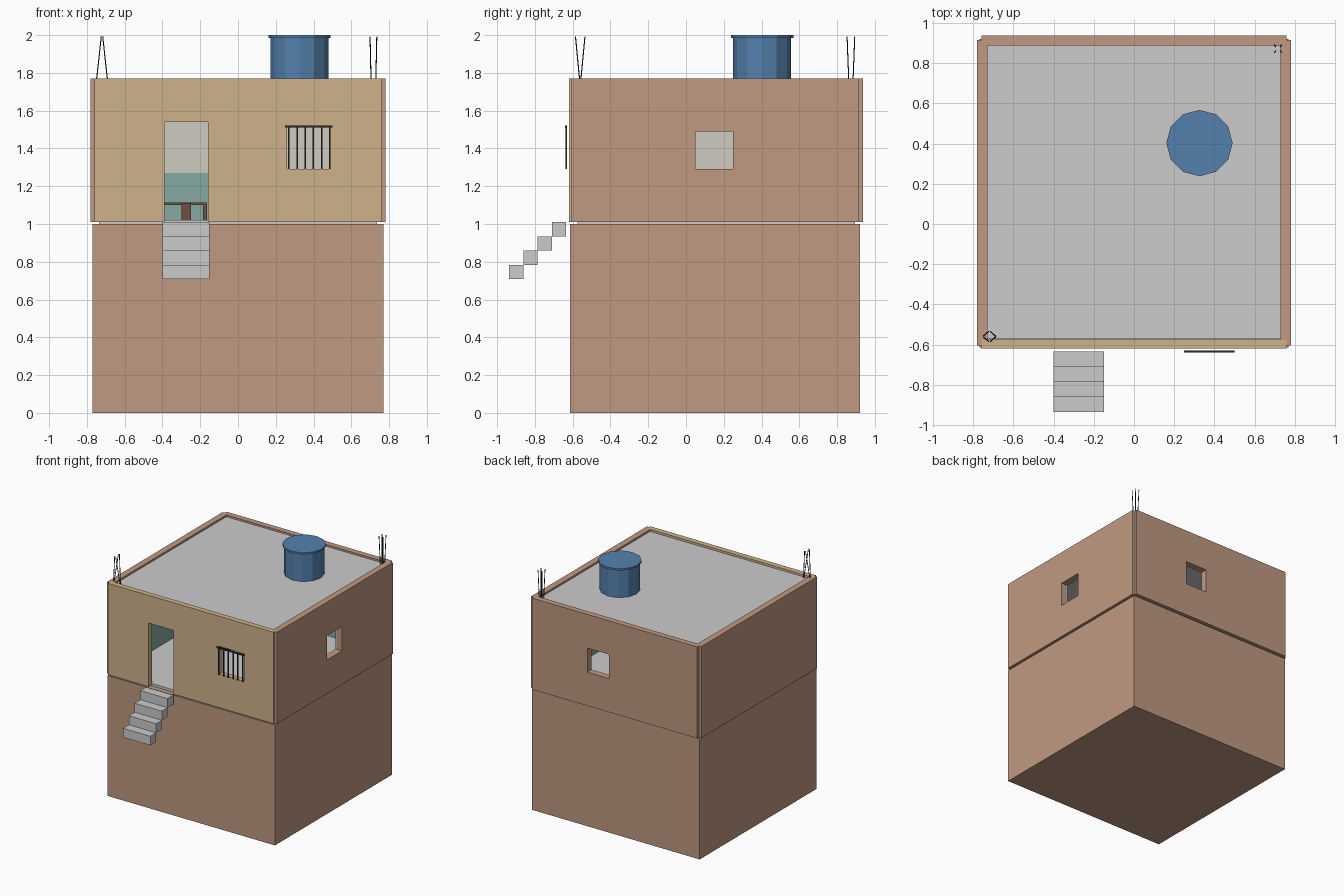
import bpy, bmesh
from mathutils import Vector, Matrix

if "Cube" in bpy.data.objects:
    bpy.data.objects.remove(bpy.data.objects["Cube"])


def material(name, rgb):
    m = bpy.data.materials.new(name)
    m.diffuse_color = (*rgb, 1)
    m.use_nodes = True
    m.node_tree.nodes["Principled BSDF"].inputs["Base Color"].default_value = m.diffuse_color
    return m


BRICK = material("terracotta", (0.52, 0.32, 0.22))
TAN = material("tan_plaster", (0.62, 0.45, 0.26))
BLUE = material("tank_blue", (0.09, 0.22, 0.42))
PALE = material("pale_paint", (0.62, 0.60, 0.53))
TEAL = material("teal_paint", (0.24, 0.40, 0.36))
DARK = material("dark_iron", (0.03, 0.022, 0.018))
WOOD = material("wood", (0.16, 0.08, 0.05))


def finish(name, bm, mat=None):
    me = bpy.data.meshes.new(name)
    bm.to_mesh(me)
    bm.free()
    ob = bpy.data.objects.new(name, me)
    bpy.context.collection.objects.link(ob)
    if mat:
        me.materials.append(mat)
    return ob


def add_box(bm, x, y, z):
    size = Vector((x[1] - x[0], y[1] - y[0], z[1] - z[0]))
    mid = Vector((sum(x), sum(y), sum(z))) / 2
    bmesh.ops.create_cube(bm, size=1, matrix=Matrix.Translation(mid) @ Matrix.Diagonal((*size, 1)))


def boxes(name, items, mat=None):
    bm = bmesh.new()
    for item in items:
        add_box(bm, *item)
    return finish(name, bm, mat)


def wall(name, axis, span, depth, z, holes, mat):
    """Wall running along an axis, split into boxes around its openings (u0, u1, z0, z1)."""
    parts, u = [], span[0]
    for u0, u1, z0, z1 in holes:
        parts.append(((u, u0), z))
        if z0 > z[0]:
            parts.append(((u0, u1), (z[0], z0)))
        parts.append(((u0, u1), (z1, z[1])))
        u = u1
    parts.append(((u, span[1]), z))
    boxes(name, [(p, depth, q) if axis == "x" else (depth, p, q) for p, q in parts], mat)


def rod(bm, a, b, r):
    a, b = Vector(a), Vector(b)
    rot = (b - a).to_track_quat("Z", "Y").to_matrix().to_4x4()
    bmesh.ops.create_cone(bm, cap_ends=True, segments=5, radius1=r, radius2=r,
                          depth=(b - a).length, matrix=Matrix.Translation((a + b) / 2) @ rot)


# Lower storey and slabs
boxes("lower_storey", [((-.77, .77), (-.615, .92), (0, 1.0))], BRICK)
boxes("floor_slab", [((-.735, .735), (-.575, .895), (1.0, 1.02))])
boxes("roof_slab", [((-.73, .73), (-.57, .89), (1.70, 1.755))])

# Upper walls
Z = (1.01, 1.77)
WIN = (.05, .25, 1.29, 1.49)
wall("front_wall", "x", (-.76, .76), (-.62, -.575), Z,
     [(-.39, -.16, 1.01, 1.54), (.26, .49, 1.29, 1.52)], TAN)
wall("back_wall", "x", (-.76, .76), (.89, .938), Z, [WIN], BRICK)
wall("right_wall", "y", (-.605, .915), (.73, .782), Z, [WIN], BRICK)
wall("left_wall", "y", (-.605, .915), (-.782, -.73), Z, [], BRICK)

# Two-tone paint on the inside of the walls
wall("back_paint_upper", "x", (-.73, .73), (.882, .89), (1.27, 1.70), [WIN], PALE)
wall("right_paint_upper", "y", (-.57, .88), (.722, .73), (1.27, 1.70), [WIN], PALE)
wall("left_paint_upper", "y", (-.57, .88), (-.73, -.722), (1.27, 1.70), [], PALE)
boxes("lower_paint", [((-.73, .73), (.882, .89), (1.02, 1.27)),
                      ((.722, .73), (-.57, .88), (1.02, 1.27)),
                      ((-.73, -.722), (-.57, .88), (1.02, 1.27))], TEAL)

# Front steps
S = .0755
boxes("front_steps", [((-.40, -.15), (-.635 - S * (i + 1), -.635 - S * i),
                       (1.01 - S * (i + 1), 1.01 - S * i)) for i in range(4)])

# Window grille
bars = [((.265 + i * .0435, .273 + i * .0435), (-.638, -.631), (1.29, 1.515)) for i in range(6)]
boxes("window_grille", bars + [((.25, .50), (-.641, -.629), (1.51, 1.522))], DARK)

# Small table and stool inside
legs = [((x, x + .02), (y, y + .02), (1.02, 1.10)) for x in (-.45, -.185) for y in (.3, .56)]
boxes("table", legs + [((-.45, -.165), (.3, .58), (1.10, 1.115))], WOOD)
boxes("stool", [((-.30, -.25), (.22, .27), (1.02, 1.11))], WOOD)

# Water tank with lid
for name, r, z0, z1 in (("water_tank", .153, 1.75, 1.985), ("tank_lid", .165, 1.985, 2.0)):
    bm = bmesh.new()
    bmesh.ops.create_cone(bm, cap_ends=True, segments=12, radius1=r, radius2=r, depth=z1 - z0,
                          matrix=Matrix.Translation((.326, .403, (z0 + z1) / 2)))
    finish(name, bm, BLUE)

# Exposed rebar, twisted at the front corner and nearly upright at the back one
bm = bmesh.new()
for sx in (-1, 1):
    for sy in (-1, 1):
        rod(bm, (-.72 + sx * .033, -.56, 1.73), (-.72 + sx * .004, -.56 + sy * .025, 1.992), .003)
        rod(bm, (.717 + sx * .012, .873 + sy * .010, 1.73),
            (.717 + sx * .018, .873 + sy * .020, 1.992), .003)
finish("rebar", bm, DARK)
